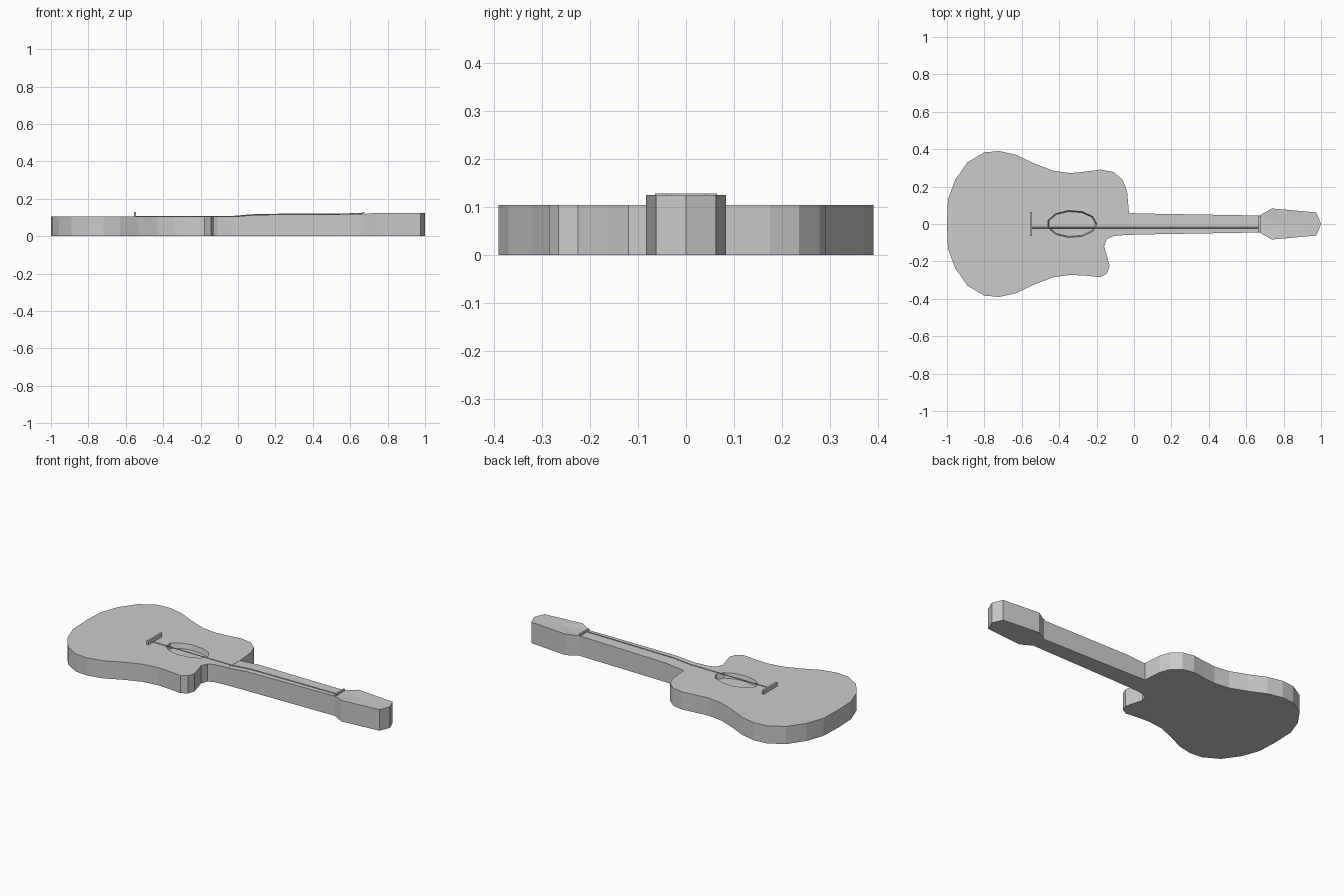
import bpy, bmesh, math

cube = bpy.data.objects.get("Cube")
if cube:
    bpy.data.objects.remove(cube)

grey = bpy.data.materials.new("plain grey")
grey.use_nodes = True
grey.diffuse_color = (0.6, 0.6, 0.6, 1)
grey.node_tree.nodes["Principled BSDF"].inputs["Base Color"].default_value = (0.6, 0.6, 0.6, 1)


def finish(bm, name):
    bmesh.ops.recalc_face_normals(bm, faces=bm.faces)
    mesh = bpy.data.meshes.new(name)
    bm.to_mesh(mesh)
    bm.free()
    mesh.materials.append(grey)
    ob = bpy.data.objects.new(name, mesh)
    bpy.context.collection.objects.link(ob)
    return ob


def ring(bm, points):
    return [bm.verts.new(p) for p in points]


def bridge(bm, a, b):
    for i in range(len(a)):
        j = (i + 1) % len(a)
        bm.faces.new((a[i], a[j], b[j], b[i]))


def prism(name, outline, top, bottom=0.0, poke=False):
    """Extrude an outline between a flat bottom and a top height given by x."""
    bm = bmesh.new()
    low = ring(bm, [(x, y, bottom) for x, y in outline])
    high = ring(bm, [(x, y, top(x)) for x, y in outline])
    bm.faces.new(low)
    cap = bm.faces.new(high)
    bridge(bm, low, high)
    if poke:
        bmesh.ops.poke(bm, faces=[cap])
    return finish(bm, name)


def box(name, x0, x1, half_y, z0, z1):
    return prism(name, [(x0, -half_y), (x1, -half_y), (x1, half_y), (x0, half_y)],
                 lambda x: z1, z0)


# Body outline: symmetric lower bout, full shoulder on one side, cutaway on the other
bout = [(-0.995, 0.13), (-0.957, 0.235), (-0.89, 0.33), (-0.80, 0.383), (-0.72, 0.39),
        (-0.63, 0.37), (-0.53, 0.322), (-0.43, 0.284), (-0.34, 0.272)]
shoulder = [(-0.26, 0.28), (-0.18, 0.291), (-0.11, 0.278), (-0.06, 0.235),
            (-0.037, 0.175), (-0.027, 0.06)]
cutaway = [(-0.03, -0.057), (-0.11, -0.065), (-0.145, -0.08), (-0.16, -0.12),
           (-0.145, -0.17), (-0.13, -0.225), (-0.145, -0.265), (-0.18, -0.285),
           (-0.26, -0.276)]
outline = [(-1.0, 0.0)] + bout + shoulder + cutaway + [(x, -y) for x, y in reversed(bout)]
BODY_TOP = 0.105


def ellipse(rx, ry, z, sides=11):
    return [(-0.332 + rx * math.cos(math.tau * i / sides),
             ry * math.sin(math.tau * i / sides), z) for i in range(sides)]


# Body with a recessed sound hole
bm = bmesh.new()
low = ring(bm, [(x, y, 0) for x, y in outline])
high = ring(bm, [(x, y, BODY_TOP) for x, y in outline])
rim = ring(bm, ellipse(0.134, 0.073, BODY_TOP))
floor = ring(bm, ellipse(0.127, 0.067, BODY_TOP - 0.03))
bm.faces.new(low)
bm.faces.new(floor)
bridge(bm, low, high)
bridge(bm, rim, floor)
edges = [bm.edges.get((r[i - 1], r[i])) for r in (high, rim) for i in range(len(r))]
bmesh.ops.triangle_fill(bm, edges=edges, use_beauty=True, normal=(0, 0, 1))
finish(bm, "body")


# Neck, rising gently out of the body
def neck_top(x):
    if x < 0.1:
        return BODY_TOP - 0.001 + 0.01 * max(0, x + 0.02) / 0.12
    return 0.114 + 0.004 * (x - 0.1) / 0.57


for name, x0, x1, y0, y1 in (("neck_heel", -0.12, -0.02, 0.062, 0.058),
                             ("neck_root", -0.02, 0.1, 0.058, 0.055),
                             ("neck", 0.1, 0.68, 0.055, 0.045)):
    prism(name, [(x0, -y0), (x1, -y1), (x1, y1), (x0, y0)], neck_top)

# Headstock, its face dipping towards the nut
side = [(0.67, 0.045), (0.737, 0.083), (0.975, 0.062)]
prism("headstock", [(x, -y) for x, y in side] + [(1.0, 0.0)] + side[::-1],
      lambda x: 0.118 if x < 0.7 else 0.125, poke=True)

# Bridge, nut and string
box("bridge", -0.556, -0.545, 0.065, 0.1, 0.128)
box("nut", 0.665, 0.675, 0.042, 0.11, 0.129)

curve = bpy.data.curves.new("string", "CURVE")
curve.dimensions = "3D"
curve.bevel_depth = 0.003
curve.bevel_resolution = 0
curve.use_fill_caps = True
spline = curve.splines.new("POLY")
xs = (-0.55, -0.02, 0.1, 0.67)
spline.points.add(len(xs) - 1)
for point, x in zip(spline.points, xs):
    point.co = (x, -0.02, neck_top(x) + 0.002, 1)
curve.materials.append(grey)
bpy.context.collection.objects.link(bpy.data.objects.new("string", curve))
